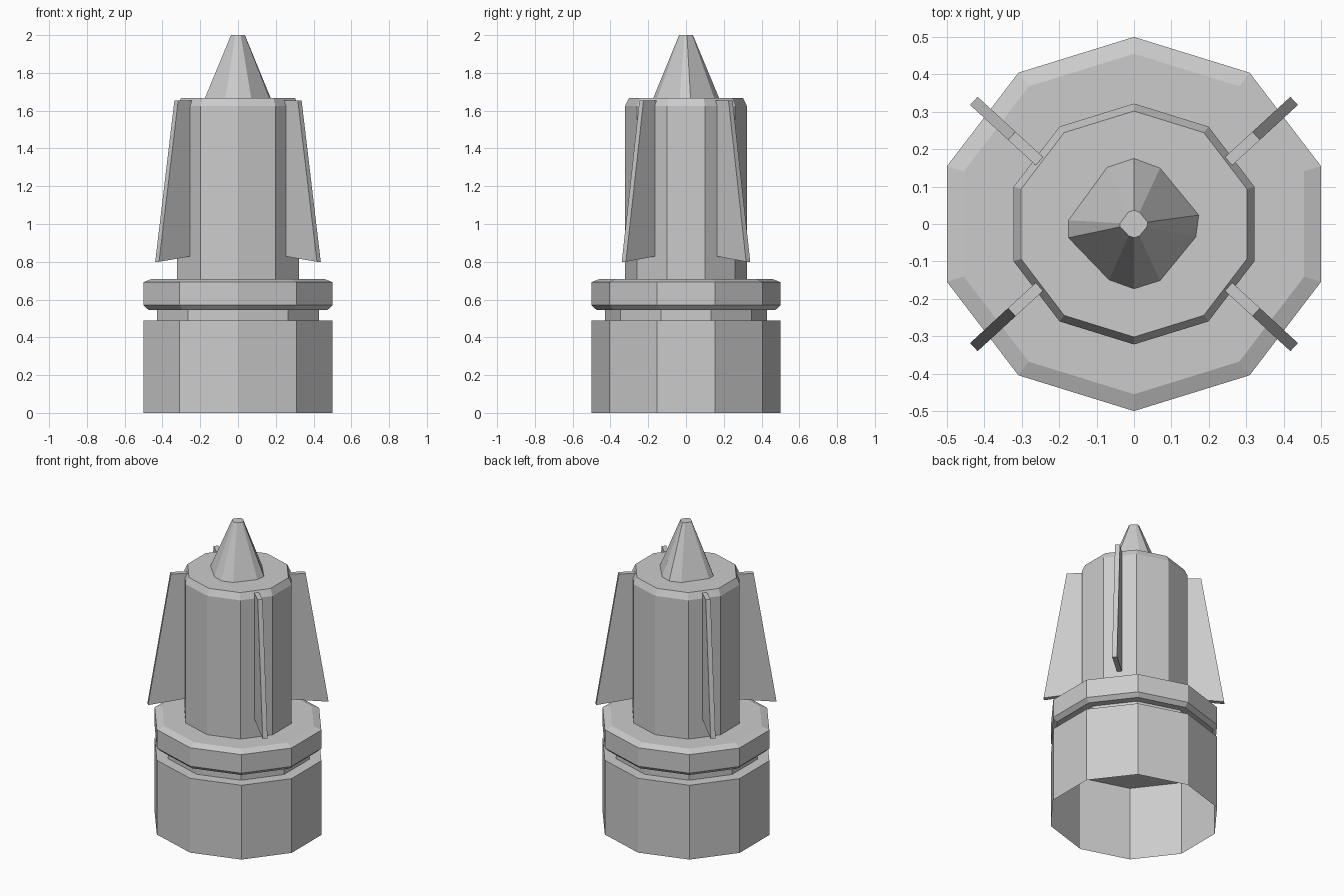
import bpy, bmesh, math
from mathutils import Vector

cube = bpy.data.objects.get("Cube")
if cube:
    bpy.data.objects.remove(cube, do_unlink=True)

SIDES = 10
STRETCH = 1 / math.cos(math.pi / SIDES)   # widens the decagon so x and y extents match

grey = bpy.data.materials.new("light grey")
grey.use_nodes = True
colour = (0.6, 0.6, 0.6, 1)
grey.diffuse_color = colour
grey.node_tree.nodes["Principled BSDF"].inputs["Base Color"].default_value = colour


def finish(name, bm):
    bmesh.ops.recalc_face_normals(bm, faces=bm.faces)
    mesh = bpy.data.meshes.new(name)
    bm.to_mesh(mesh)
    bm.free()
    mesh.materials.append(grey)
    obj = bpy.data.objects.new(name, mesh)
    bpy.context.collection.objects.link(obj)
    return obj


def loft(name, rings, cap_start=True, cap_end=True):
    """Skin a list of point rings with quads."""
    bm = bmesh.new()
    loops = [[bm.verts.new(p) for p in ring] for ring in rings]
    for a, b in zip(loops, loops[1:]):
        for i in range(len(a)):
            j = (i + 1) % len(a)
            bm.faces.new((a[i], a[j], b[j], b[i]))
    if cap_start:
        bm.faces.new(loops[0][::-1])
    if cap_end:
        bm.faces.new(loops[-1])
    return finish(name, bm)


def decagon(r, z):
    angles = [math.pi / 2 + math.tau * i / SIDES for i in range(SIDES)]
    return [Vector((r * STRETCH * math.cos(a), r * math.sin(a), z)) for a in angles]


def turned(name, profile, **caps):
    return loft(name, [decagon(r, z) for r, z in profile], **caps)


# Hollow base, open underneath
turned("base_skirt", [(0.5, 0), (0.5, 0.49), (0.43, 0.49)], cap_start=False, cap_end=False)
turned("neck", [(0.43, 0.49), (0.43, 0.546)])

# Bevelled flange
turned("flange", [(0.475, 0.546), (0.5, 0.57), (0.5, 0.692), (0.455, 0.71)])

# Main body with a chamfered top
turned("body", [(0.322, 0.7), (0.322, 1.625), (0.302, 1.667)])

# Uneven faceted nose cone
outline = [(0, 0.176), (-0.072, 0.152), (-0.176, 0.01), (-0.176, -0.037), (-0.067, -0.15),
           (0, -0.174), (0.07, -0.152), (0.166, -0.035), (0.174, 0.024), (0.07, 0.15)]
loft("nose_cone", [[Vector((x * s, y * s, z)) for x, y in outline]
                   for s, z in ((1, 1.665), (0.21, 2.0))])

# Four tapered fins, mirrored about both axes
inner = Vector((0.253, 0.168, 0))
along = Vector((0.175, 0.161, 0)).normalized()
side = Vector((-along.y, along.x, 0)) * 0.0148
shape = [(0, 0.83), (0.238, 0.8), (0.1, 1.655), (0, 1.655)]
for y_name, sy in (("front", -1), ("back", 1)):
    for x_name, sx in (("left", 1), ("right", -1)):
        rings = []
        for k in (-1, 1):
            points = [inner + along * d + side * k + Vector((0, 0, z)) for d, z in shape]
            rings.append([Vector((p.x * sx, p.y * sy, p.z)) for p in points])
        loft(f"{y_name}_{x_name}_fin", rings)
